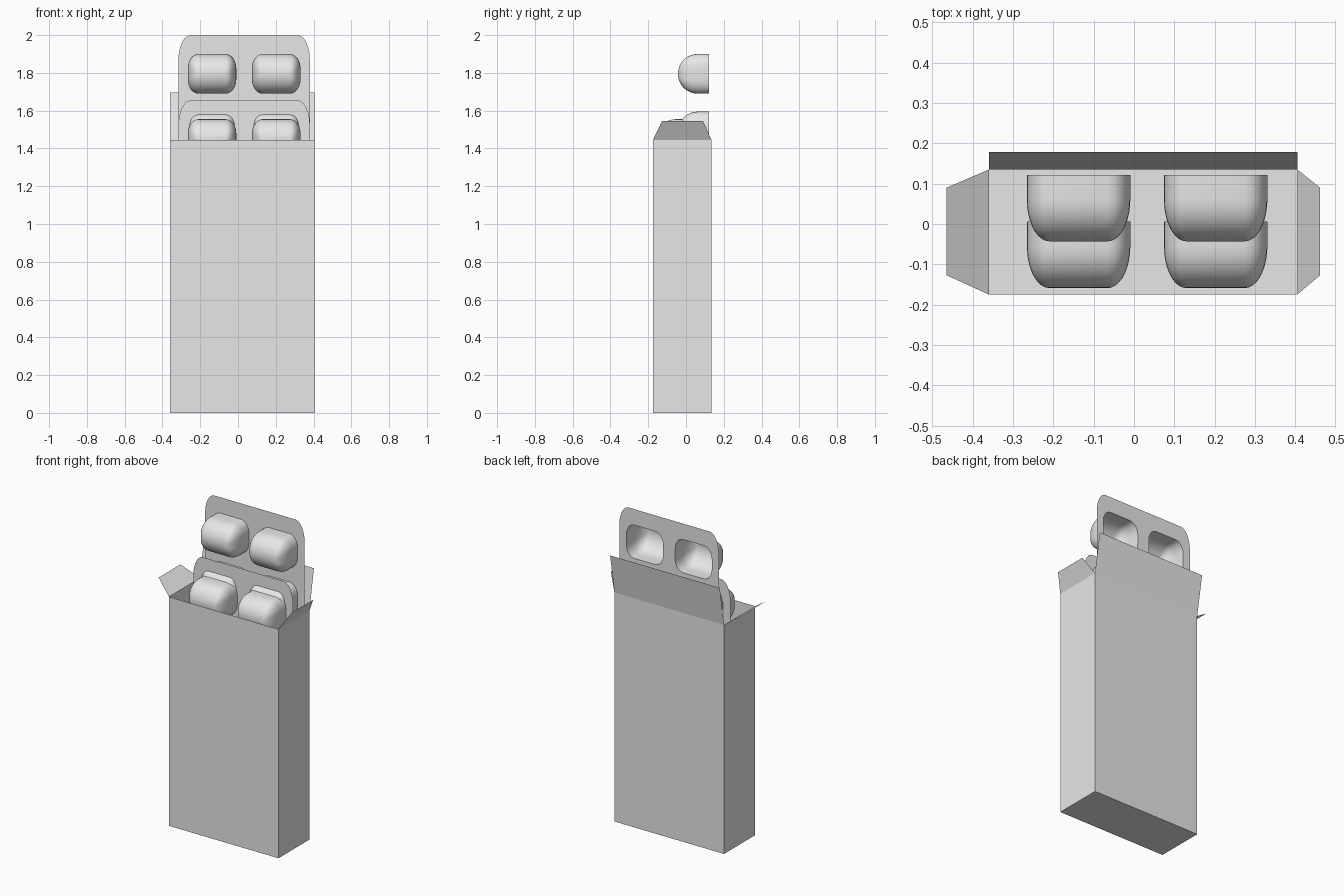
import bpy, bmesh
from math import sin, cos, pi

cube = bpy.data.objects.get("Cube")
if cube:
    bpy.data.objects.remove(cube, do_unlink=True)

# One plain material for everything
grey = bpy.data.materials.new("light_grey_card")
grey.use_nodes = True
colour = (0.8, 0.8, 0.8, 1)
grey.diffuse_color = colour
grey.node_tree.nodes["Principled BSDF"].inputs["Base Color"].default_value = colour


def finish(name, bm, smooth=False):
    mesh = bpy.data.meshes.new(name)
    bm.to_mesh(mesh)
    bm.free()
    mesh.materials.append(grey)
    obj = bpy.data.objects.new(name, mesh)
    bpy.context.collection.objects.link(obj)
    if smooth:
        bpy.ops.object.select_all(action='DESELECT')
        obj.select_set(True)
        bpy.context.view_layer.objects.active = obj
        bpy.ops.object.shade_smooth_by_angle(angle=pi / 5)
    return obj


def panel(name, points):
    bm = bmesh.new()
    bm.faces.new([bm.verts.new(p) for p in points])
    return finish(name, bm)


def rounded_ring(bm, cx, y, cz, core_x, core_z, rad_x, rad_z, steps=6):
    """Rounded rectangle in the xz plane with elliptical corners."""
    ring = []
    for corner, (sx, sz) in enumerate(((1, 1), (-1, 1), (-1, -1), (1, -1))):
        for i in range(steps + 1):
            t = (corner + i / steps) * pi / 2
            ring.append(bm.verts.new((cx + sx * core_x + rad_x * cos(t), y,
                                      cz + sz * core_z + rad_z * sin(t))))
    return ring


def loop_edges(bm, ring):
    return [bm.edges.new((a, b)) for a, b in zip(ring, ring[1:] + ring[:1])]


# Open carton: thin card floor and walls
L, R, F, B, H = -0.36, 0.405, -0.175, 0.135, 1.445
panel("carton_floor", [(L, F, 0), (L, B, 0), (R, B, 0), (R, F, 0)])
corners = [(L, F), (R, F), (R, B), (L, B)]
names = ["carton_front", "carton_left_side", "carton_back", "carton_right_side"]
for i, name in enumerate(names):
    (x0, y0), (x1, y1) = corners[i], corners[(i + 1) % 4]
    panel(name, [(x0, y0, 0), (x1, y1, 0), (x1, y1, H), (x0, y0, H)])

# Open lid and side flaps
panel("back_lid_flap", [(R, B, H), (L, B, H), (L, 0.178, 1.695), (R, 0.178, 1.695)])
for name, x, tip_x, tip_z in (("right_flap", L, -0.465, 1.52),
                              ("left_flap", R, 0.462, 1.545)):
    panel(name, [(x, F, H), (x, B, H), (tip_x, 0.09, tip_z), (tip_x, -0.127, tip_z)])


# Blister sheet with two columns of hollow domed pockets
def blister_sheet(name, y, top, rows=5, pitch=0.305, centre_x=0.0325):
    bm = bmesh.new()
    height = 0.41 + (rows - 1) * pitch
    outer = rounded_ring(bm, centre_x, y, top - height / 2,
                         0.283, height / 2 - 0.13, 0.065, 0.13)
    borders = loop_edges(bm, outer)
    dome_steps = 9
    for row in range(rows):
        cz = top - 0.205 - row * pitch
        for side in (-1, 1):
            cx = centre_x + side * 0.17
            rings = []
            for k in range(-1, dome_steps + 1):
                a = max(k, 0) / dome_steps * pi / 2
                c = cos(a)
                depth = 0 if k < 0 else 0.06 + 0.105 * sin(a)
                rings.append(rounded_ring(bm, cx, y - depth, cz, 0.0725,
                                          0.03 * c, 0.056 * c, 0.075 * c))
            borders += loop_edges(bm, rings[0])
            for lo, hi in zip(rings, rings[1:]):
                n = len(lo)
                for i in range(n):
                    j = (i + 1) % n
                    bm.faces.new((lo[i], lo[j], hi[j], hi[i]))
    bmesh.ops.triangle_fill(bm, edges=borders, use_beauty=True, normal=(0, -1, 0))
    bmesh.ops.remove_doubles(bm, verts=bm.verts[:], dist=0.0002)
    bmesh.ops.recalc_face_normals(bm, faces=bm.faces[:])
    return finish(name, bm, smooth=True)


blister_sheet("back_blister_sheet", 0.122, 2.0)
blister_sheet("front_blister_sheet", 0.006, 1.655)
